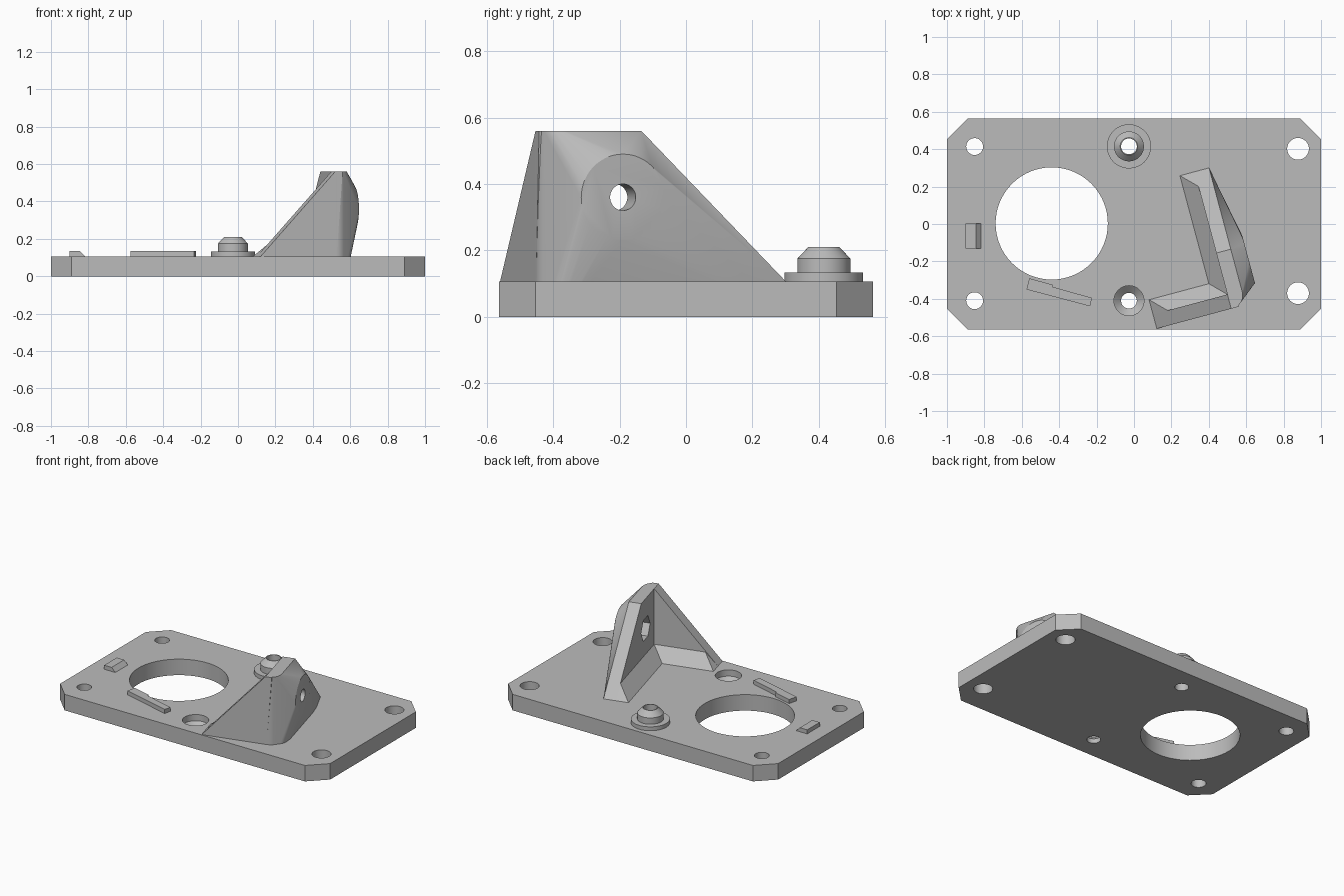
import bpy, bmesh, math
from mathutils import Matrix, Vector

old = bpy.data.objects.get("Cube")
if old:
    bpy.data.objects.remove(old, do_unlink=True)

grey = bpy.data.materials.new("plain_grey")
grey.use_nodes = True
colour = (0.5, 0.5, 0.5, 1)
grey.diffuse_color = colour
grey.node_tree.nodes["Principled BSDF"].inputs["Base Color"].default_value = colour

TOP = 0.107          # upper face of the plate
PEAK = 0.56          # top of the bracket
TURN = Matrix.Rotation(math.radians(15), 4, 'Z')


def finish(name, bm, matrix=None):
    bmesh.ops.recalc_face_normals(bm, faces=bm.faces)
    mesh = bpy.data.meshes.new(name)
    bm.to_mesh(mesh)
    bm.free()
    mesh.materials.append(grey)
    obj = bpy.data.objects.new(name, mesh)
    bpy.context.collection.objects.link(obj)
    if matrix:
        obj.matrix_world = matrix
    return obj


def prism(name, outline, z0, z1):
    bm = bmesh.new()
    face = bm.faces.new([bm.verts.new((x, y, z0)) for x, y in outline])
    up = bmesh.ops.extrude_face_region(bm, geom=[face])["geom"]
    bmesh.ops.translate(bm, vec=(0, 0, z1 - z0),
                        verts=[v for v in up if isinstance(v, bmesh.types.BMVert)])
    return finish(name, bm)


def hull(name, points, matrix=None):
    bm = bmesh.new()
    for p in points:
        bm.verts.new(p)
    res = bmesh.ops.convex_hull(bm, input=bm.verts)
    loose = {g for g in res["geom_interior"] + res["geom_unused"]
             if isinstance(g, bmesh.types.BMVert)}
    bmesh.ops.delete(bm, geom=list(loose), context='VERTS')
    bmesh.ops.dissolve_limit(bm, angle_limit=0.002, verts=bm.verts, edges=bm.edges)
    return finish(name, bm, matrix)


def lathe(name, profile, x, y, closed=False, sides=64):
    # Spins (radius, height) points around a vertical axis
    bm = bmesh.new()
    rings = []
    for r, z in profile:
        rings.append([bm.verts.new((x + r * math.cos(a), y + r * math.sin(a), z))
                      for a in (math.tau * i / sides for i in range(sides))])
    pairs = list(zip(rings, rings[1:]))
    if closed:
        pairs.append((rings[-1], rings[0]))
    else:
        bm.faces.new(rings[0])
        bm.faces.new(rings[-1])
    for a, b in pairs:
        for i in range(sides):
            j = (i + 1) % sides
            bm.faces.new((a[i], a[j], b[j], b[i]))
    return finish(name, bm)


def cut(obj, cutters):
    bpy.context.view_layer.objects.active = obj
    for c in cutters:
        mod = obj.modifiers.new("cut", 'BOOLEAN')
        mod.operation = 'DIFFERENCE'
        mod.solver = 'EXACT'
        mod.object = c
        bpy.ops.object.modifier_apply(modifier=mod.name)
        bpy.data.objects.remove(c, do_unlink=True)


def smooth(obj, angle=30):
    bpy.ops.object.select_all(action='DESELECT')
    obj.select_set(True)
    bpy.context.view_layer.objects.active = obj
    bpy.ops.object.shade_smooth_by_angle(angle=math.radians(angle))


# Base plate with clipped corners
W, D, C = 1.0, 0.563, 0.11
plate = prism("base_plate", [(W, D - C), (W - C, D), (C - W, D), (-W, D - C),
                             (-W, C - D), (C - W, -D), (W - C, -D), (W, C - D)], 0, TOP)

# Round holes through the plate, then the countersunk socket
PIN_X, BOSS_Y, SOCKET_Y = -0.027, 0.415, -0.41
holes = [(-0.44, 0.003, 0.3), (-0.852, 0.414, 0.045), (-0.852, -0.41, 0.045),
         (0.877, 0.402, 0.058), (0.877, -0.37, 0.058), (PIN_X, BOSS_Y, 0.042)]
cutters = [lathe("hole_cutter", [(r, -0.1), (r, 0.3)], x, y) for x, y, r in holes]
cutters.append(lathe("socket_cutter", [(0.042, -0.1), (0.042, 0.03), (0.08, 0.065),
                                       (0.08, 0.2)], PIN_X, SOCKET_Y))
cut(plate, cutters)
smooth(plate)

# Hollow stepped boss
boss = lathe("boss", [(0.042, TOP), (0.118, TOP), (0.118, 0.133), (0.08, 0.133),
                      (0.08, 0.175), (0.047, 0.21), (0.042, 0.21)],
             PIN_X, BOSS_Y, closed=True)
smooth(boss)

# Bracket: u runs along the front wall, v along the side wall, turned as one
IN_U, OUT_U, FRONT, IN_V = 0.385, 0.465, -0.572, -0.493
SIDE_END, SIDE_TOP, CH = 0.186, -0.264, 0.081
DISK_U, DISK_V, DISK_Z = 0.543, -0.342, 0.36
LOW = 0.005

# Side wall blends out to a round flat pad
pts = [(IN_U, FRONT, z) for z in (LOW, PEAK)]
for i in range(9):
    a = math.pi / 2 * i / 8
    pts += [(OUT_U - 0.07 + 0.07 * math.sin(a), FRONT + 0.07 - 0.07 * math.cos(a), z)
            for z in (LOW, PEAK)]
for u in (IN_U, OUT_U):
    pts += [(u, SIDE_END, LOW), (u, SIDE_END, TOP), (u, SIDE_TOP, PEAK)]
for i in range(48):
    a = math.tau * i / 48
    pts.append((DISK_U, DISK_V + 0.13 * math.cos(a), DISK_Z + 0.13 * math.sin(a)))
side_wall = hull("bracket_side_wall", pts, TURN)


def cross_cutter(name, radius, sides, u0, u1):
    ring = [math.tau * (i + 0.5) / sides for i in range(sides)]
    return hull(name, [(u, DISK_V + radius * math.sin(a), DISK_Z + radius * math.cos(a))
                       for u in (u0, u1) for a in ring], TURN)


# Screw hole and six-sided nut pocket
bpy.context.view_layer.update()
drill = cross_cutter("screw_cutter", 0.04, 32, 0.3, 0.7)
pocket = cross_cutter("nut_cutter", 0.08, 6, 0.3, 0.445)
bpy.context.view_layer.update()
cut(side_wall, [drill, pocket])
smooth(side_wall)

# Front wall, a triangular gusset
START = -0.027
hull("bracket_front_wall",
     [(u, v, z) for v in (FRONT, IN_V)
      for u, z in ((START, LOW), (START, TOP), (IN_U, LOW), (IN_U, PEAK),
                   (START + PEAK - TOP, PEAK))if u <= IN_U + 0.05], TURN)

# Sloped fillets along the inside foot of both walls
hull("side_wall_fillet",
     [(IN_U - CH, SIDE_END, TOP), (IN_U, SIDE_END, TOP), (IN_U, SIDE_END - CH, TOP + CH),
      (IN_U - CH, IN_V, TOP), (IN_U, IN_V, TOP), (IN_U, IN_V, TOP + CH)], TURN)
hull("front_wall_fillet",
     [(START, IN_V + CH, TOP), (START, IN_V, TOP), (START + CH, IN_V, TOP + CH),
      (IN_U, IN_V + CH, TOP), (IN_U, IN_V, TOP), (IN_U, IN_V, TOP + CH)], TURN)

# Small raised locating pieces
BUMP = 0.134
hull("stop_block", [(x, y, z) for y in (-0.13, 0.003)
                    for x, z in ((-0.9, TOP), (-0.9, BUMP), (-0.845, BUMP), (-0.818, TOP))])
prism("guide_bar", [(-0.575, -0.35), (-0.235, -0.44), (-0.225, -0.395),
                    (-0.435, -0.336), (-0.435, -0.325), (-0.56, -0.29)], TOP, BUMP)
